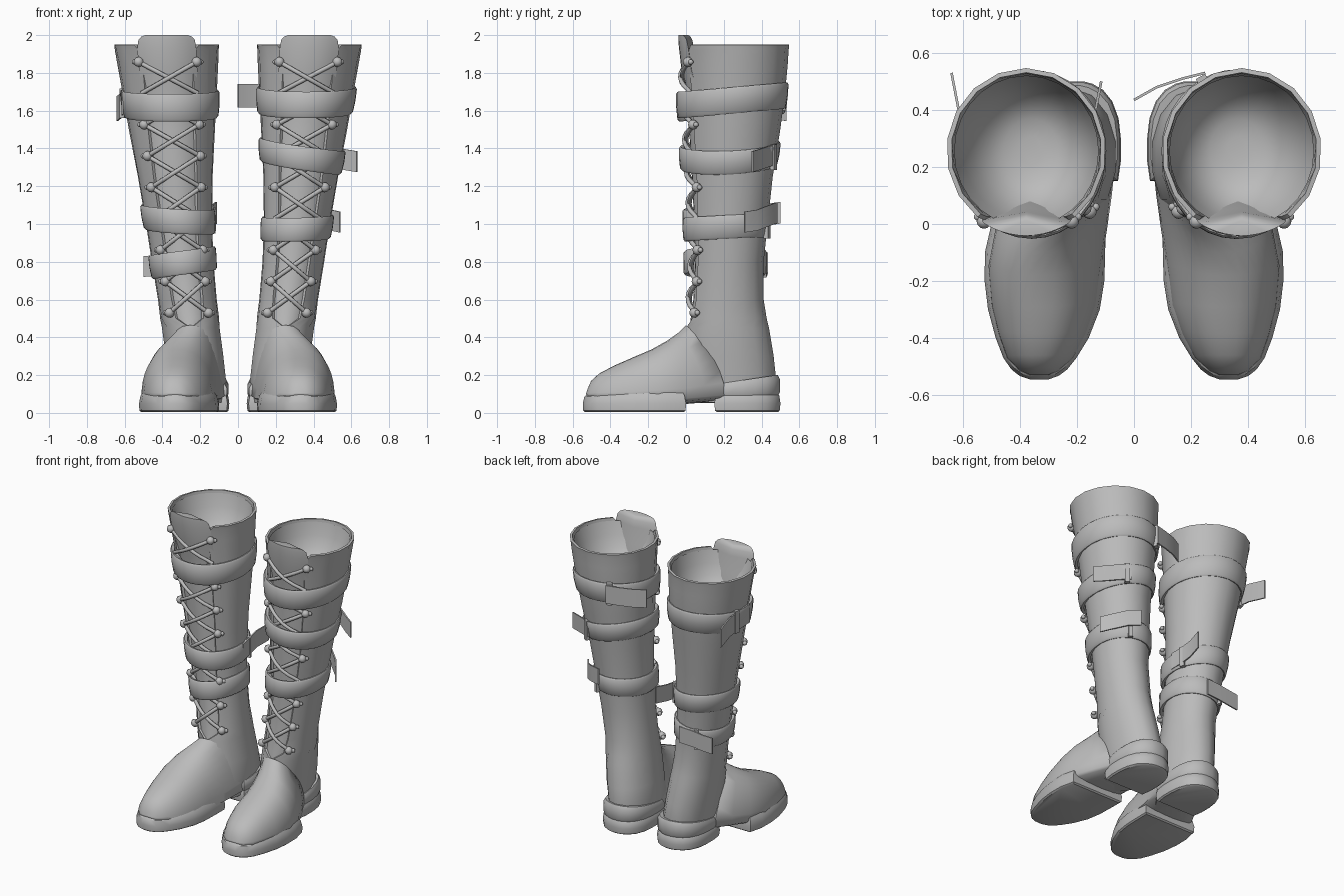
import bpy, bmesh, math
from mathutils import Vector

if "Cube" in bpy.data.objects:
    bpy.data.objects.remove(bpy.data.objects["Cube"])

leather = bpy.data.materials.new("grey_leather")
leather.diffuse_color = (0.5, 0.5, 0.5, 1)
leather.use_nodes = True
leather.node_tree.nodes["Principled BSDF"].inputs["Base Color"].default_value = leather.diffuse_color

# Leg shaft sections: z, centre x, radius x, centre y, radius y, half width of lace gap
SHAFT = [(0.06, .212, .135, .235, .225, 0), (.18, .212, .147, .235, .238, 0),
         (.30, .23, .152, .23, .23, 0), (.45, .25, .152, .22, .215, 0),
         (.50, .256, .152, .218, .205, .07), (.6, .268, .152, .217, .19, .08),
         (.8, .293, .16, .222, .185, .085), (1.0, .312, .172, .23, .198, .095),
         (1.25, .332, .195, .237, .218, .112), (1.5, .35, .225, .25, .245, .122),
         (1.7, .362, .247, .258, .263, .127), (1.85, .372, .264, .258, .277, .13),
         (1.92, .377, .272, .256, .283, .145), (1.95, .378, .276, .255, .288, .168)]


def section(z):
    """Interpolated shaft section at height z."""
    if z >= SHAFT[-1][0]:
        return SHAFT[-1][1:]
    for a, b in zip(SHAFT, SHAFT[1:]):
        if z <= b[0]:
            t = max(0, (z - a[0]) / (b[0] - a[0]))
            return tuple(p + (q - p) * t for p, q in zip(a[1:], b[1:]))


def on_shaft(th, z, off=0.0):
    """Point around the shaft; angle 0 is the front, pi the back."""
    cx, rx, cy, ry, _ = section(z)
    return Vector((cx + (rx + off) * math.sin(th), cy - (ry + off) * math.cos(th), z))


def finish(name, bm, s, solid=0.0, angle=40):
    for v in bm.verts:
        v.co.x *= s
    bmesh.ops.recalc_face_normals(bm, faces=bm.faces)
    me = bpy.data.meshes.new(name)
    bm.to_mesh(me)
    bm.free()
    ob = bpy.data.objects.new(name, me)
    bpy.context.collection.objects.link(ob)
    if solid:
        mod = ob.modifiers.new("thickness", 'SOLIDIFY')
        mod.thickness, mod.offset = solid, 0
        dg = bpy.context.evaluated_depsgraph_get()
        me = bpy.data.meshes.new_from_object(ob.evaluated_get(dg))
        ob.modifiers.clear()
        ob.data = me
    me.materials.clear()
    me.materials.append(leather)
    me.polygons.foreach_set("use_smooth", [True] * len(me.polygons))
    me.set_sharp_from_angle(angle=math.radians(angle))
    return ob


def loft(name, rings, s, closed=True, wrap=False, caps=(True, True), solid=0.0, angle=40):
    bm = bmesh.new()
    vr = [[bm.verts.new(p) for p in r] for r in rings]
    n = len(vr[0])
    for a, b in zip(vr, vr[1:] + ([vr[0]] if wrap else [])):
        for i in range(n if closed else n - 1):
            j = (i + 1) % n
            bm.faces.new((a[i], a[j], b[j], b[i]))
    if not wrap:
        for r, cap in zip((vr[0], vr[-1]), caps):
            if cap:
                bm.faces.new(r)
    return finish(name, bm, s, solid, angle)


def shaft(s, n=14):
    rings = []
    for row in SHAFT:
        z, gap, rx = row[0], row[5], row[2]
        g = max(math.asin(gap / rx), 0.01)
        rings.append([on_shaft(g + (2 * math.pi - 2 * g) * i / n, z, -.004) for i in range(n + 1)])
    loft("shaft", rings, s, closed=False, caps=(True, False), solid=0.016)
    # Rounded inner lining that closes the opening
    bowl = [(1.935, -.02), (1.85, -.035), (1.78, -.06), (1.72, -.1), (1.69, -.15), (1.68, -.21)]
    loft("lining", [[on_shaft(2 * math.pi * i / 28, z, o) for i in range(28)] for z, o in bowl],
         s, caps=(False, True), angle=60)


def tongue(s):
    rows = [(z, section(z)[4] + .025) for z in (.44, .5, .6, .8, 1.0, 1.25, 1.5, 1.7)]
    rows += [(1.82, .15), (1.93, .152), (1.975, .145), (1.992, .13), (2.0, .11)]
    rings = []
    for z, w in rows:
        g = math.asin(w / section(z)[1])
        out = -.012 if z < 1.8 else .008
        ring = [on_shaft(-g + 2 * g * i / 8, z, out) for i in range(9)]
        back = max(ring[0].y, ring[-1].y) + .03
        ring.append(Vector((ring[4].x, back, z)))
        rings.append(ring)
    loft("tongue", rings, s)


def vamp(s, n=18):
    # bottom y, bottom z, top y, top z, centre x, half width
    st = [(-.53, .10, -.52, .13, .333, .03), (-.515, .09, -.502, .17, .333, .068),
          (-.47, .085, -.46, .208, .33, .115), (-.39, .08, -.385, .248, .322, .152),
          (-.29, .075, -.29, .29, .316, .183), (-.15, .075, -.18, .337, .312, .198),
          (-.02, .075, -.10, .382, .29, .195), (.10, .085, -.04, .425, .252, .174),
          (.21, .095, .0, .465, .216, .15)]
    rings = []
    for k, (by, bz, ty, tz, cx, hw) in enumerate(st):
        f = (k / 8) ** 2
        ring = []
        for i in range(n + 1):
            t = math.pi * i / n
            c, h = math.cos(t), math.sin(t)
            x = cx + .036 * f * h + hw * math.copysign(abs(c) ** (.9 - .15 * f), c)
            ring.append((x, by + (ty - by) * h + .045 * f * 4 * h * (1 - h), bz + (tz - bz) * h))
        # Rounded underside of the arch
        ring += [(cx + hw * u, by, bz - .03 * (1 - u * u) ** .5 * min(1, k / 4)) for u in (-.9, -.6, -.2, .2, .6, .9)]
        rings.append(ring)
    loft("vamp", rings, s, angle=60)


def slab(name, outline, layers, s):
    """Stacked copies of an outline; each layer is inset, z, slope along y."""
    ym = (outline[0][0] + outline[-1][0]) / 2
    rings = []
    for inset, z, slope in layers:
        half = [(y + inset * (ym - y) / abs(ym - outline[0][0]), cx, max(hw - inset, .006))
                for y, cx, hw in outline]
        ring = [(cx + hw, y, z + slope * (y - ym)) for y, cx, hw in half]
        ring += [(cx - hw, y, z + slope * (y - ym)) for y, cx, hw in reversed(half)]
        rings.append(ring)
    loft(name, rings, s, angle=35)


def soles(s):
    front = [(-.546, .333, .03), (-.533, .333, .068), (-.51, .332, .098), (-.47, .33, .128),
             (-.40, .322, .163), (-.3, .316, .196), (-.2, .314, .21), (-.1, .312, .211), (0, .30, .20)]
    slab("front_sole", front, [(.012, .004, 0), (.002, .012, 0), (0, .05, 0),
                               (.008, .09, .015), (.028, .115, .04)], s)
    heel = [(.15, .212, .156), (.22, .212, .166), (.30, .212, .166), (.37, .211, .157),
            (.43, .21, .134), (.47, .208, .1), (.492, .206, .06), (.5, .206, .03)]
    slab("heel_block", heel, [(.014, .004, 0), (.004, .012, 0), (0, .05, 0),
                              (.006, .09, .01), (.014, .10, .01)], s)
    slab("heel_rand", heel, [(.012, .085, .03), (.003, .105, .03), (.003, .155, .14),
                             (.014, .177, .15)], s)


def strap(s, z, h, side=0.0, back=0.0, n=36):
    """Belt round the shaft; side and back are the half tilts."""
    rings = []
    for i in range(n):
        th = 2 * math.pi * i / n
        zc = z + side * math.sin(th) - back * math.cos(th)
        lift = .03 * max(0, math.cos(th)) ** 2
        rings.append([on_shaft(th, zc + h * f, o + lift) for o, f in
                      ((-.008, -.46), (.01, -.5), (.018, -.42), (.021, 0), (.018, .42), (.01, .5), (-.008, .46))])
    loft("strap", rings, s, wrap=True)


def plate(name, path, h, t, s):
    pts = [Vector(p) for p in path]
    rings = []
    for i, p in enumerate(pts):
        d = pts[min(i + 1, len(pts) - 1)] - pts[max(i - 1, 0)]
        nrm = Vector((d.y, -d.x, 0)).normalized() * t / 2
        up = Vector((0, 0, h / 2))
        rings.append([p + nrm + up, p - nrm + up, p - nrm - up, p + nrm - up])
    loft(name, rings, s)


def buckle(th, z, h, s):
    plate("buckle", [on_shaft(th - .07, z, .02), on_shaft(th + .07, z, .02)], h, .026, s)


def laces(s):
    rows = []
    for k in range(9):
        z = .53 + k * .166
        cx, rx, cy, ry, gap = section(z)
        g = math.asin((max(gap, .08) + .012) / rx)
        rows.append([on_shaft(e * g, z, .018) for e in (-1, 1)])
    # Round lace studs, each with a small outer nub, left out under the belts
    bm = bmesh.new()
    for row in rows:
        if any(st[0] == s and abs(st[1] - row[0].z) < .065 for st in STRAPS):
            continue
        for e, p in zip((-1, 1), row):
            for r, q in ((.026, p), (.014, p + Vector((e * .022, .016, 0)))):
                geo = bmesh.ops.create_uvsphere(bm, u_segments=12, v_segments=8, radius=r)
                bmesh.ops.translate(bm, verts=geo["verts"], vec=q)
    finish("lace_studs", bm, s)
    # Crossing cords
    cu = bpy.data.curves.new("laces", 'CURVE')
    cu.dimensions, cu.bevel_depth, cu.bevel_resolution = '3D', .012, 2
    cu.use_fill_caps = True
    for lo, hi in zip(rows, rows[1:]):
        for e, (a, b) in enumerate(((lo[0], hi[1]), (lo[1], hi[0]))):
            sp = cu.splines.new('POLY')
            sp.points.add(8)
            for i in range(9):
                f = i / 8
                p = a.lerp(b, f)
                cx, rx, cy, ry, _ = section(p.z)
                u = (p.x - cx) / (rx + .008)
                p.y = min(p.y, cy - (ry + .008) * math.sqrt(1 - u * u)) - .01 * e * math.sin(math.pi * f)
                sp.points[i].co = (p.x * s, p.y, p.z, 1)
    ob = bpy.data.objects.new("laces", cu)
    bpy.context.collection.objects.link(ob)
    cu.materials.append(leather)


# Per strap: boot side, z, height, side tilt, back tilt, buckle angle, loose end path
STRAPS = [
    (1, 1.655, .14, 0, .025, 3.62, [(.25, .53, 1.68), (.17, .51, 1.68), (.08, .48, 1.68), (0, .435, 1.68)]),
    (1, 1.36, .125, -.035, .012, 2.66, [(.42, .475, 1.37), (.50, .43, 1.355), (.57, .385, 1.34), (.63, .35, 1.33)]),
    (1, .98, .125, .005, .01, 2.73, [(.34, .48, 1.06), (.42, .44, 1.045), (.495, .375, 1.02), (.54, .31, 1.01)]),
    (-1, 1.635, .145, 0, .02, 1.8, [(.612, .17, 1.645), (.612, .28, 1.64), (.615, .4, 1.63), (.64, .53, 1.61)]),
    (-1, 1.025, .13, .012, .012, 4.3, [(.122, .23, 1.02), (.13, .32, 1.03), (.135, .40, 1.045), (.115, .50, 1.06)]),
    (-1, .795, .125, -.025, .0, 2.71, [(.25, .43, .795), (.35, .427, .79), (.43, .425, .78), (.50, .42, .775)]),
]

for s in (1, -1):
    shaft(s)
    tongue(s)
    vamp(s)
    soles(s)
    laces(s)
for s, z, h, side, back, th, path in STRAPS:
    strap(s, z, h, side, back)
    buckle(th, z + side * math.sin(th) - back * math.cos(th), h + .01, s)
    plate("loose_end", path, h - .015, .009, s)
